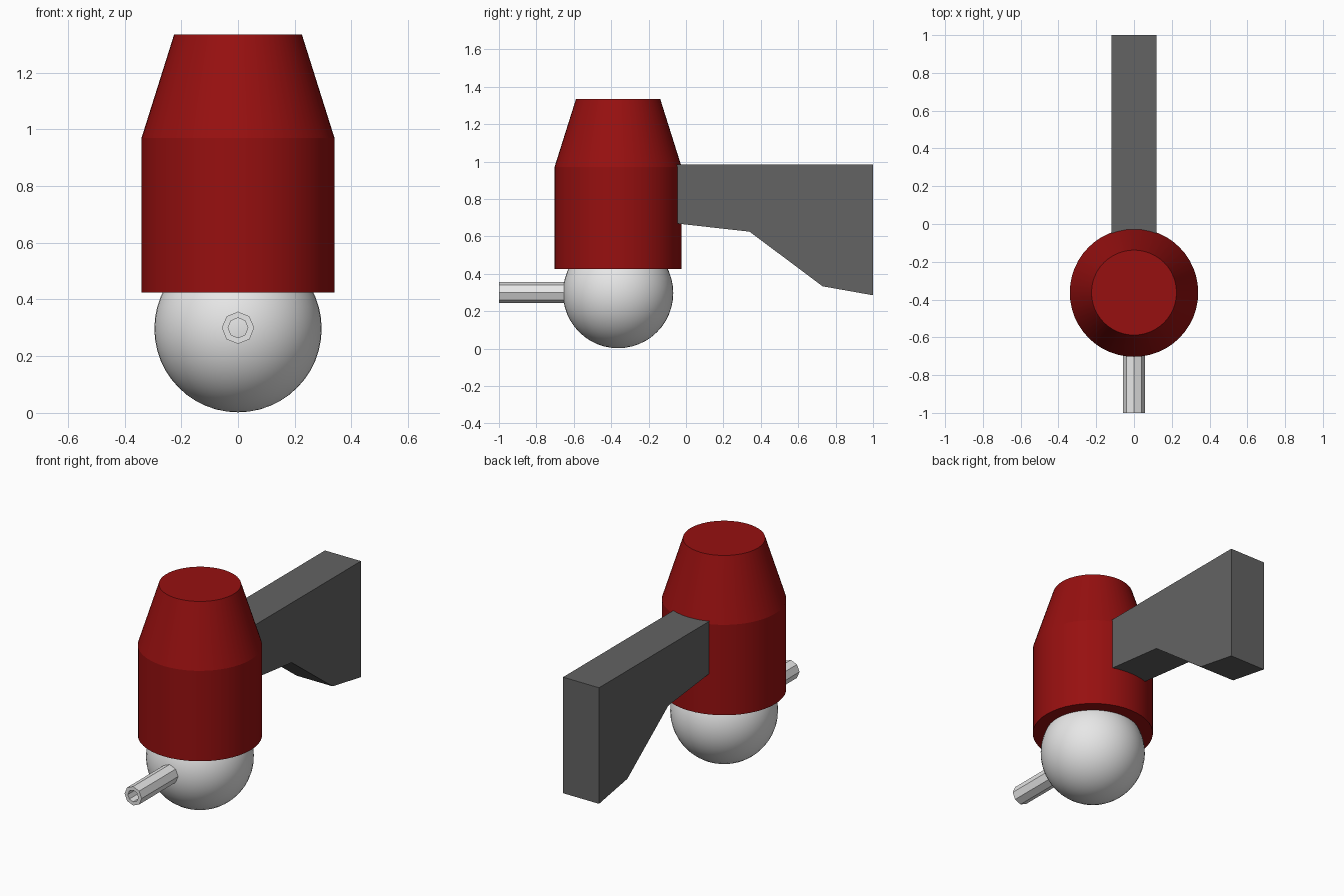
import bpy, bmesh, math
from mathutils import Matrix

cube = bpy.data.objects.get("Cube")
if cube:
    bpy.data.objects.remove(cube, do_unlink=True)

CENTRE_Y = -0.363   # axis of the lamp-shaped body
BALL_Z = 0.3


def material(name, rgb):
    mat = bpy.data.materials.new(name)
    mat.use_nodes = True
    mat.diffuse_color = (*rgb, 1)
    mat.node_tree.nodes["Principled BSDF"].inputs["Base Color"].default_value = (*rgb, 1)
    return mat


red = material("deep red", (0.31, 0.005, 0.005))
grey = material("dark grey", (0.125, 0.125, 0.125))
white = material("off white", (0.8, 0.8, 0.8))


def add_object(name, bm, mat, smooth_angle=None):
    bmesh.ops.recalc_face_normals(bm, faces=bm.faces)
    mesh = bpy.data.meshes.new(name)
    bm.to_mesh(mesh)
    bm.free()
    mesh.materials.append(mat)
    obj = bpy.data.objects.new(name, mesh)
    bpy.context.collection.objects.link(obj)
    if smooth_angle:
        bpy.ops.object.select_all(action='DESELECT')
        obj.select_set(True)
        bpy.context.view_layer.objects.active = obj
        bpy.ops.object.shade_smooth_by_angle(angle=math.radians(smooth_angle))
    return obj


def lathe(profile, sides, closed=False):
    """Rings of (radius, height) around z; ends capped, or joined if closed."""
    bm = bmesh.new()
    rings = [[bm.verts.new((r * math.cos(math.tau * i / sides),
                            r * math.sin(math.tau * i / sides), z))
              for i in range(sides)] for r, z in profile]
    pairs = list(zip(rings, rings[1:]))
    if closed:
        pairs.append((rings[-1], rings[0]))
    else:
        bm.faces.new(rings[0])
        bm.faces.new(rings[-1])
    for a, b in pairs:
        for i in range(sides):
            j = (i + 1) % sides
            bm.faces.new((a[i], a[j], b[j], b[i]))
    return bm


# Housing: cylinder with a tapered top
housing = lathe([(0.34, 0.425), (0.34, 0.97), (0.225, 1.335)], 48)
bmesh.ops.translate(housing, verts=housing.verts, vec=(0, CENTRE_Y, 0))
add_object("housing", housing, red, 15)

# Ball under the housing
ball = bmesh.new()
bmesh.ops.create_uvsphere(ball, u_segments=48, v_segments=24, radius=0.295,
                          matrix=Matrix.Translation((0, CENTRE_Y, BALL_Z - 0.003)))
add_object("ball", ball, white, 30)

# Hollow eight-sided barrel pointing forward
barrel = lathe([(0.057, 0.6), (0.057, 1), (0.035, 1), (0.035, 0.6)], 8, closed=True)
bmesh.ops.transform(barrel, verts=barrel.verts,
                    matrix=Matrix.Translation((0, 0, BALL_Z)) @ Matrix.Rotation(math.pi / 2, 4, 'X'))
add_object("barrel", barrel, white)

# Wall bracket: side profile (y, z) extruded across x
HALF = 0.12
side = [(-0.15, 0.985), (1, 0.985), (1, 0.285), (0.73, 0.333), (0.34, 0.625), (-0.15, 0.68)]
bracket = bmesh.new()
face = bracket.faces.new([bracket.verts.new((-HALF, y, z)) for y, z in side])
out = bmesh.ops.extrude_face_region(bracket, geom=[face], use_keep_orig=True)
moved = [v for v in out["geom"] if isinstance(v, bmesh.types.BMVert)]
bmesh.ops.translate(bracket, verts=moved, vec=(2 * HALF, 0, 0))
add_object("wall_bracket", bracket, grey)
